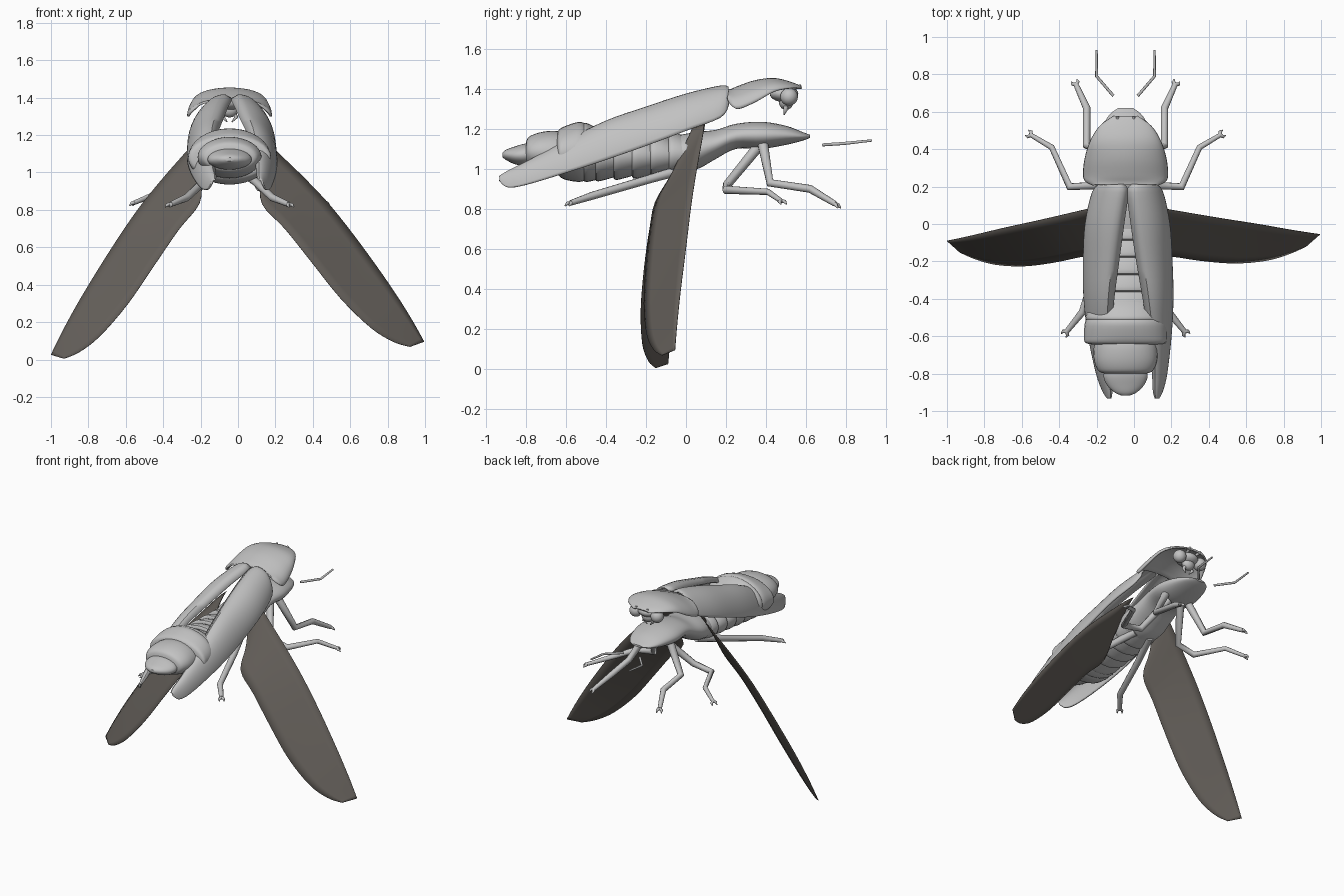
import bpy, bmesh, math
from mathutils import Vector

if "Cube" in bpy.data.objects:
    bpy.data.objects.remove(bpy.data.objects["Cube"], do_unlink=True)

AXIS = -0.045  # body midline


def material(name, color):
    mat = bpy.data.materials.new(name)
    mat.use_nodes = True
    mat.diffuse_color = (*color, 1)
    mat.node_tree.nodes["Principled BSDF"].inputs["Base Color"].default_value = (*color, 1)
    return mat


SHELL = material("pale grey shell", (0.54, 0.54, 0.54))
MEMBRANE = material("dark smoky membrane", (0.13, 0.117, 0.104))


def finish(obj, mat, angle=40):
    obj.data.materials.append(mat)
    bpy.ops.object.select_all(action="DESELECT")
    obj.select_set(True)
    bpy.context.view_layer.objects.active = obj
    if obj.type == "MESH":
        bpy.ops.object.shade_smooth_by_angle(angle=math.radians(angle))
    return obj


def refine(rows, steps=4):
    """Catmull-Rom resampling of a short table of stations."""
    out = []
    for i in range(len(rows) - 1):
        quad = [rows[max(i - 1, 0)], rows[i], rows[i + 1], rows[min(i + 2, len(rows) - 1)]]
        for s in range(steps):
            t = s / steps
            out.append([((2 * b) + (c - a) * t + (2 * a - 5 * b + 4 * c - d) * t * t
                         + (3 * b - a - 3 * c + d) * t ** 3) / 2 for a, b, c, d in zip(*quad)])
    return out + [list(rows[-1])]


def loft(name, rings, mat, closed=True, thickness=0):
    bm = bmesh.new()
    grid = [[bm.verts.new(p) for p in ring] for ring in rings]
    n = len(grid[0])
    for a, b in zip(grid, grid[1:]):
        for i in range(n if closed else n - 1):
            j = (i + 1) % n
            bm.faces.new((a[i], a[j], b[j], b[i]))
    if closed:
        bm.faces.new(grid[0])
        bm.faces.new(grid[-1])
    bmesh.ops.recalc_face_normals(bm, faces=bm.faces)
    mesh = bpy.data.meshes.new(name)
    bm.to_mesh(mesh)
    bm.free()
    obj = bpy.data.objects.new(name, mesh)
    bpy.context.collection.objects.link(obj)
    if thickness:
        mod = obj.modifiers.new("thickness", "SOLIDIFY")
        mod.thickness = thickness
        mod.offset = 0
    return finish(obj, mat)


def oval(y, half, top, bottom, n=32):
    mid, high = (top + bottom) / 2, (top - bottom) / 2
    turns = [math.tau * i / n for i in range(n)]
    return [(AXIS + half * math.cos(a), y, mid + high * math.sin(a)) for a in turns]


def body(name, rows):
    return loft(name, [oval(*r) for r in refine(rows)], SHELL)


def tube(name, points, radii):
    curve = bpy.data.curves.new(name, "CURVE")
    curve.dimensions = "3D"
    curve.bevel_depth = 1
    curve.bevel_resolution = 3
    curve.use_fill_caps = True
    spline = curve.splines.new("POLY")
    spline.points.add(len(points) - 1)
    for p, co, r in zip(spline.points, points, radii):
        p.co, p.radius = (*co, 1), r
    spline.use_smooth = True
    obj = bpy.data.objects.new(name, curve)
    bpy.context.collection.objects.link(obj)
    return finish(obj, SHELL)


def ball(name, center, radius, scale=(1, 1, 1)):
    bpy.ops.mesh.primitive_uv_sphere_add(segments=24, ring_count=14, radius=radius, location=center)
    obj = bpy.context.object
    obj.name, obj.scale = name, scale
    return finish(obj, SHELL, 80)


# Thorax: leaf-shaped front, deep rear
body("thorax", [(-0.03, 0.15, 1.17, 0.98), (0.06, 0.16, 1.185, 1.0), (0.15, 0.15, 1.195, 1.05),
                (0.25, 0.145, 1.225, 1.1), (0.38, 0.155, 1.235, 1.1), (0.5, 0.13, 1.215, 1.12),
                (0.58, 0.09, 1.185, 1.14), (0.62, 0.04, 1.17, 1.155)])

# Front abdomen: overlapping bands
for i in range(5):
    y = 0.02 - 0.092 * i
    low = 0.975 - 0.007 * i
    half = 0.15 + 0.008 * i
    body(f"abdomen_band_{i + 1}", [(y, half - 0.01, 1.15, low + 0.015), (y - 0.05, half + 0.006, 1.172, low),
                                   (y - 0.1, half + 0.01, 1.178, low - 0.008), (y - 0.11, half - 0.02, 1.14, low + 0.03)])

# Rear abdomen: raised, stepped rings and a pointed tip
body("rear_ring_1", [(-0.41, 0.17, 1.17, 0.97), (-0.45, 0.195, 1.205, 0.945), (-0.5, 0.215, 1.23, 0.935),
                     (-0.52, 0.2, 1.22, 0.95)])
body("rear_ring_2", [(-0.49, 0.2, 1.215, 0.95), (-0.53, 0.218, 1.235, 0.935), (-0.6, 0.222, 1.215, 0.945),
                     (-0.635, 0.215, 1.195, 0.965), (-0.645, 0.17, 1.17, 0.99)])
body("rear_ring_3", [(-0.6, 0.16, 1.18, 0.97), (-0.66, 0.17, 1.19, 0.97), (-0.73, 0.168, 1.182, 0.985),
                     (-0.785, 0.145, 1.16, 1.005), (-0.8, 0.11, 1.13, 1.03)])
body("tail_tip", [(-0.76, 0.1, 1.13, 1.02), (-0.81, 0.118, 1.125, 1.015), (-0.86, 0.1, 1.11, 1.025),
                  (-0.9, 0.06, 1.095, 1.045), (-0.918, 0.02, 1.08, 1.06)])

# Pronotum: domed shield over the head, with low rear corners
shield = refine([(0.21, 0.17, 1.39, 1.35), (0.23, 0.21, 1.395, 1.315), (0.265, 0.222, 1.41, 1.3),
                 (0.35, 0.213, 1.438, 1.335), (0.44, 0.185, 1.448, 1.385), (0.52, 0.135, 1.43, 1.402),
                 (0.575, 0.06, 1.408, 1.4)])
angles = [math.radians(-90 + 180 * i / 20) for i in range(21)]
loft("pronotum", [[(AXIS + h * math.sin(a), y, b + (t - b) * math.cos(a)) for a in angles]
                  for y, h, t, b in shield], SHELL, closed=False, thickness=0.012)

# Head, eyes, mandibles and feeler stumps
ball("head", (AXIS, 0.49, 1.375), 0.075, (1, 0.95, 0.55))
ball("snout", (AXIS, 0.5, 1.335), 0.045, (1, 0.8, 0.9))
for side, label in ((1, "left"), (-1, "right")):
    def place(x, y, z):
        return (AXIS + side * x, y, z)

    ball(f"{label}_eye", place(0.085, 0.515, 1.36), 0.044)
    tube(f"{label}_mandible", [place(0.022, 0.5, 1.32), place(0.036, 0.497, 1.295), place(0.012, 0.49, 1.27)],
         (0.013, 0.011, 0.003))
    tube(f"{label}_feeler_stump", [place(0.035, 0.53, 1.4), place(0.045, 0.575, 1.415)], (0.01, 0.008))
    tube(f"{label}_antenna", [place(0.065, 0.685, 1.12), place(0.155, 0.79, 1.127), place(0.155, 0.93, 1.142)],
         (0.008, 0.008, 0.006))

    # Legs: hip, knee, ankle, foot
    legs = {
        "front": [(0.1, 0.385, 1.12), (0.208, 0.42, 0.93), (0.208, 0.62, 0.9), (0.265, 0.745, 0.825)],
        "middle": [(0.05, 0.36, 1.11), (0.16, 0.205, 0.92), (0.3, 0.2, 0.895), (0.395, 0.41, 0.885), (0.505, 0.475, 0.84)],
        "hind": [(0.06, 0.03, 1.01), (0.14, -0.18, 0.95), (0.23, -0.47, 0.865), (0.315, -0.575, 0.83)],
    }
    for part, path in legs.items():
        thick = [0.027, 0.022, 0.02, 0.014] if len(path) < 5 else [0.027, 0.022, 0.021, 0.016, 0.012]
        tube(f"{label}_{part}_leg", [place(*p) for p in path], thick)
        heel, toe = Vector(path[-2]), Vector(path[-1])
        ahead = (toe - heel).normalized()
        across = Vector((-ahead.y, ahead.x, 0)).normalized()
        for k in (-1, 1):
            mid = toe + ahead * 0.012 + across * 0.016 * k
            tip = mid + ahead * 0.015 - Vector((0, 0, 0.008))
            tube(f"{label}_{part}_claw", [place(*toe), place(*mid), place(*tip)], (0.011, 0.009, 0.003))

    # Wing case: arched shell with a turned-down inner lip
    case = refine([(0.21, -0.01, 0.11, 1.405, 1.32), (0.17, -0.035, 0.15, 1.41, 1.255), (0, -0.015, 0.187, 1.37, 1.19),
                   (-0.2, 0.015, 0.2, 1.305, 1.115), (-0.4, 0.05, 0.205, 1.235, 1.045), (-0.6, 0.08, 0.195, 1.135, 0.98),
                   (-0.8, 0.1, 0.172, 1.03, 0.92), (-0.89, 0.105, 0.15, 0.985, 0.908), (-0.93, 0.115, 0.13, 0.96, 0.94)])
    rings = []
    for y, xi, xo, top, bottom in case:
        rim = 0.2 * (xo - xi)
        ring = [(xi, top - 0.14 * (top - bottom))]
        for i in range(13):
            a = math.radians(90 * i / 12)
            ring.append((xi + rim + (xo - xi - rim) * math.sin(a), bottom + (top - bottom) * math.cos(a) ** 1.15))
        shift = 0 if side > 0 else 0.02 + 0.07 * y * y
        rings.append([(x if side > 0 else 2 * AXIS - x + shift, y, z) for x, z in ring])
    loft(f"{label}_wing_case", rings, SHELL, closed=False, thickness=0.012)

    # Flight wing: leading edge and trailing edge at each station
    wing = refine([(0.08, 0.09, 1.22, 0.07, 0.03, 1.2), (0.14, 0.085, 1.175, 0.115, -0.07, 0.98),
                   (0.22, 0.072, 1.1, 0.13, -0.155, 0.83), (0.36, 0.048, 0.965, 0.25, -0.18, 0.7),
                   (0.5, 0.025, 0.815, 0.39, -0.2, 0.525), (0.66, 0, 0.61, 0.55, -0.21, 0.325),
                   (0.82, -0.028, 0.385, 0.71, -0.195, 0.17), (0.925, -0.045, 0.22, 0.83, -0.16, 0.095),
                   (0.995, -0.055, 0.095, 0.92, -0.12, 0.068)])
    rings = []
    for row in wing:
        lead, trail = Vector(row[:3]), Vector(row[3:])
        ring = [lead.lerp(trail, i / 6) for i in range(7)]
        if side < 0:
            ring = [Vector((-0.27 - (p.x - 0.2) * 0.918, p.y - 0.044 * (p.x - 0.2), p.z - 0.088 * (p.x - 0.2)))
                    for p in ring]
        rings.append(ring)
    loft(f"{label}_flight_wing", rings, MEMBRANE, closed=False, thickness=0.003)
